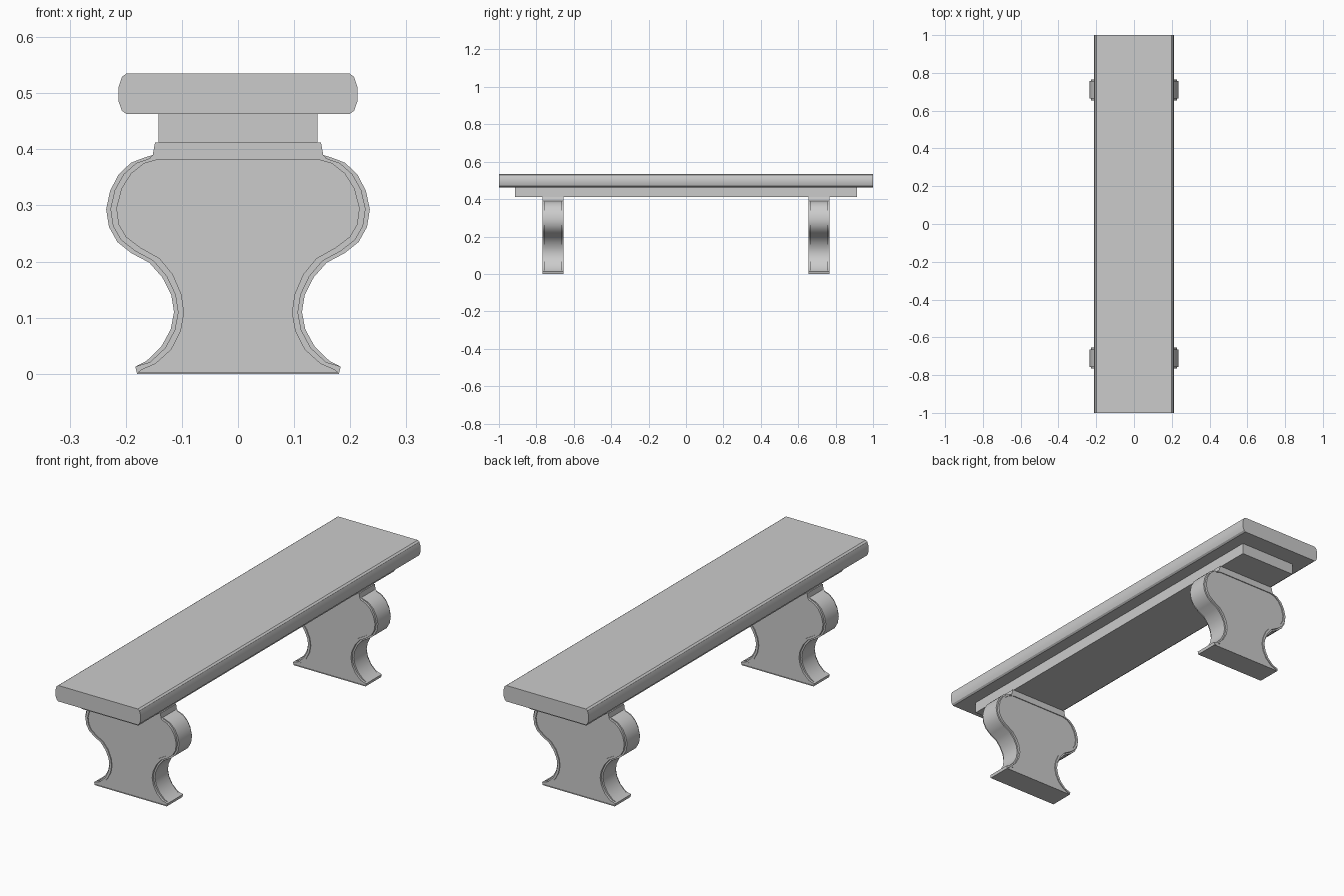
import bpy, bmesh, math

if "Cube" in bpy.data.objects:
    bpy.data.objects.remove(bpy.data.objects["Cube"])


def mirrored(half):
    """Close a right-hand half outline (top to bottom) with its left-hand copy."""
    return half + [(-x, z) for x, z in reversed(half)]


def loft(name, rings, y_centre=0.0):
    """Skin a list of (half outline, y) rings and cap both ends."""
    bm = bmesh.new()
    loops = [[bm.verts.new((x, y, z)) for x, z in mirrored(half)] for half, y in rings]
    for a, b in zip(loops, loops[1:]):
        for i in range(len(a)):
            j = (i + 1) % len(a)
            bm.faces.new((a[i], a[j], b[j], b[i]))
    bm.faces.new(loops[0])
    bm.faces.new(loops[-1])
    bmesh.ops.remove_doubles(bm, verts=bm.verts, dist=0.0002)
    bmesh.ops.recalc_face_normals(bm, faces=bm.faces)
    mesh = bpy.data.meshes.new(name)
    bm.to_mesh(mesh)
    bm.free()
    ob = bpy.data.objects.new(name, mesh)
    ob.location.y = y_centre
    bpy.context.collection.objects.link(ob)
    bpy.ops.object.select_all(action='DESELECT')
    ob.select_set(True)
    bpy.context.view_layer.objects.active = ob
    bpy.ops.object.shade_smooth_by_angle(angle=math.radians(30))
    return ob


# Seat slab with eased long edges
seat = [(0.199, 0.535), (0.207, 0.529), (0.213, 0.511),
        (0.213, 0.486), (0.207, 0.469), (0.199, 0.463)]
loft("seat", [(seat, -1.0), (seat, 1.0)])

# Rail under the seat
rail = [(0.142, 0.463), (0.142, 0.412)]
loft("under_rail", [(rail, -0.915), (rail, 0.915)])

# Scrolled leg: silhouette of the raised edge band and outline of the face panel
neck = [(0.148, 0.412), (0.152, 0.39)]
foot = [(0.183, 0.013), (0.180, 0.0)]
outer = [(0.168, 0.385), (0.191, 0.376), (0.213, 0.355), (0.228, 0.326),
         (0.235, 0.293), (0.230, 0.262), (0.215, 0.235), (0.190, 0.215),
         (0.158, 0.198), (0.135, 0.172), (0.119, 0.141), (0.114, 0.110),
         (0.120, 0.079), (0.137, 0.048), (0.163, 0.023)]
inner = [(0.142, 0.382), (0.167, 0.375), (0.190, 0.357), (0.207, 0.330),
         (0.216, 0.295), (0.212, 0.266), (0.199, 0.244), (0.174, 0.225),
         (0.140, 0.206), (0.116, 0.177), (0.101, 0.142), (0.096, 0.109),
         (0.102, 0.076), (0.119, 0.043), (0.147, 0.018)]
mid = [(a + 0.6 * (c - a), b + 0.6 * (d - b)) for (a, b), (c, d) in zip(inner, outer)]

band = neck + outer + foot
rim = neck + mid + foot
panel = [(0.06, 0.382), (0.11, 0.382)] + inner + [(0.172, 0.007), (0.178, 0.002)]

half_rings = [(panel, 0.052), (panel, 0.056), (rim, 0.056), (rim, 0.046), (band, 0.046)]
rings = [(p, -y) for p, y in half_rings] + half_rings[::-1]

for name, y in (("front_leg", -0.71), ("back_leg", 0.71)):
    loft(name, rings, y)
